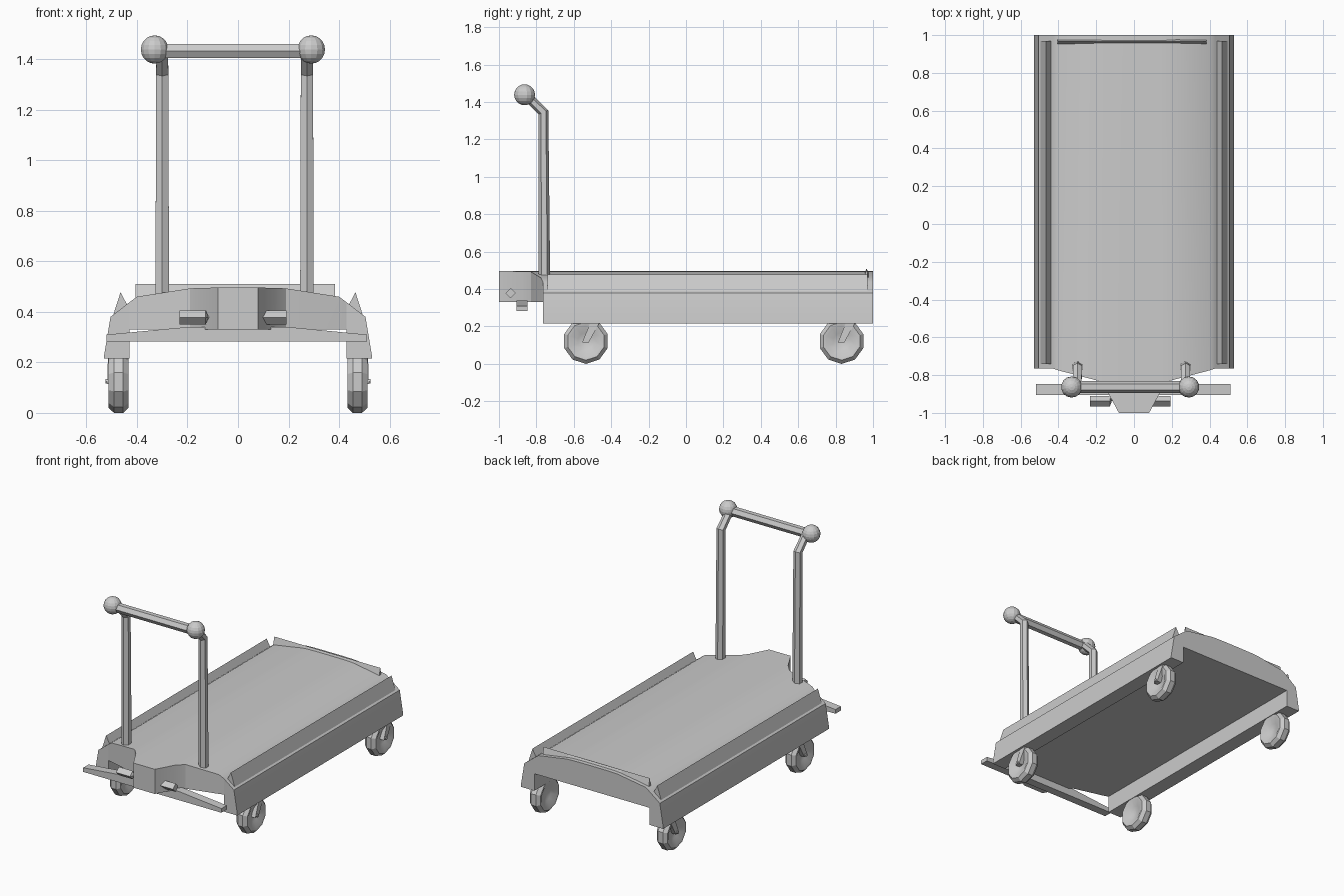
import bpy, math
from mathutils import Vector

if "Cube" in bpy.data.objects:
    bpy.data.objects.remove(bpy.data.objects["Cube"])


def mesh_object(name, verts, faces, smooth=0):
    me = bpy.data.meshes.new(name)
    me.from_pydata([tuple(v) for v in verts], [], faces)
    ob = bpy.data.objects.new(name, me)
    bpy.context.collection.objects.link(ob)
    bpy.context.view_layer.objects.active = ob
    ob.select_set(True)
    bpy.ops.object.mode_set(mode='EDIT')
    bpy.ops.mesh.select_all(action='SELECT')
    bpy.ops.mesh.remove_doubles(threshold=0.0005)
    bpy.ops.mesh.normals_make_consistent(inside=False)
    bpy.ops.object.mode_set(mode='OBJECT')
    if smooth:
        bpy.ops.object.shade_smooth_by_angle(angle=math.radians(smooth))
    ob.select_set(False)
    return ob


def loft(name, rings, smooth=0, cap=True):
    """Skin a list of equal-length closed rings."""
    n = len(rings[0])
    verts = [v for r in rings for v in r]
    faces = [(k * n + i, k * n + (i + 1) % n, (k + 1) * n + (i + 1) % n, (k + 1) * n + i)
             for k in range(len(rings) - 1) for i in range(n)]
    if cap:
        faces += [tuple(range(n)), tuple(range((len(rings) - 1) * n, len(rings) * n))]
    return mesh_object(name, verts, faces, smooth)


def rod_ring(c, r, u, v, sides=6):
    return [Vector(c) + r * (math.cos(a) * Vector(u) + math.sin(a) * Vector(v))
            for a in (2 * math.pi * i / sides for i in range(sides))]


# Arched deck with side skirts and front nose: columns of (x, top z, bottom z, front y)
half = [(0.53, .23, .215, -.765), (0.505, .38, .215, -.765), (0.43, .438, .215, -.765),
        (0.43, .438, .33, -.765), (0.40, .46, .33, -.775), (0.19, .493, .33, -.83),
        (0.145, .495, .33, -.88), (0.08, .496, .33, -1.0)]
cols = [(-x, t, b, y) for x, t, b, y in half] + half[::-1]
loft("deck", [[(x, y, b), (x, y, t), (x, 1.0, t), (x, 1.0, b)] for x, t, b, y in cols], 30)

# Raised side rails, triangular in section
for s, tag in ((-1, "left"), (1, "right")):
    sec = [(.435, .42), (.465, .478), (.495, .385)]
    loft(tag + "_rail", [[(s * x, y, z) for x, z in sec] for y in (-.74, .97)])

# Back rail, thicker at its ends
loft("back_rail", [[(x, .977, zb), (x, .965, .51), (x, yf, zb)]
                   for x, zb, yf in ((-.405, .45, .95), (-.2, .485, .955),
                                     (.2, .485, .955), (.385, .45, .95))])

# Front foot bar, thicker in the middle
loft("foot_bar", [[(x, -.905, .282), (x, -.905, z), (x, -.848, z), (x, -.848, .282)]
                  for x, z in ((-.52, .31), (-.2, .34), (.2, .34), (.51, .31))])

# Diamond-section foot pedals with bevelled inner ends
for s, tag in ((-1, "left"), (1, "right")):
    rings = []
    for d, r in ((.098, .004), (.108, .028), (.212, .028)):
        rings.append(rod_ring((-.02 + s * d, -.938, .378), r, (0, 1, 0), (0, 0, 1), 4))
    loft(tag + "_pedal", rings)
    loft(tag + "_pedal_arm", [rod_ring((-.02 + s * d, -.925, .378), .012, (0, 1, 0), (0, 0, 1), 4)
                              for d in (.05, .12)])

# Push handle: hexagonal bent posts, end balls and cross bar
for px, bx, tag in ((-.30, -.33, "left"), (.273, .29, "right")):
    loft(tag + "_handle_post", [
        rod_ring((px, -.757, .44), .031, (0, 1, 0), (1, 0, 0)),
        rod_ring((px, -.762, 1.345), .028, (0, .92, .39), (1, 0, 0)),
        rod_ring((px, -.855, 1.437), .026, (0, .7, .7), (1, 0, 0))])
    bpy.ops.mesh.primitive_uv_sphere_add(segments=14, ring_count=10, radius=.056,
                                         location=(bx, -.863, 1.439))
    ball = bpy.context.object
    ball.name = tag + "_handle_ball"
    ball.select_set(False)
loft("handle_bar", [rod_ring((x, -.863, 1.433), .031, (0, 1, 0), (0, 0, 1))
                    for x in (-.32, .28)])

# Casters: ten-sided wheel with dished hub, outer strut and axle pin
section = [(-.012, .002), (-.018, .045), (-.038, .085), (-.04, .102), (-.018, .122),
           (.018, .122), (.04, .102), (.038, .085), (.018, .045), (.012, .002)]
for s, side in ((-1, "left"), (1, "right")):
    for y, end in ((-.535, "front"), (.832, "back")):
        name = side + "_" + end
        hub = Vector((s * .473, y, .122))
        loft(name + "_wheel", [[hub + Vector((dx, r * math.cos(a), r * math.sin(a)))
                                for a in (math.pi * (2 * i + 1) / 10 for i in range(10))]
                               for dx, r in section], 25)
        loft(name + "_strut", [
            [(s * .485, y + .025, .225), (s * .515, y + .025, .225),
             (s * .515, y + .075, .225), (s * .485, y + .075, .225)],
            [(s * .488, y - .02, .115), (s * .518, y - .02, .115),
             (s * .518, y + .015, .115), (s * .488, y + .015, .115)]])
        loft(name + "_axle", [rod_ring((s * x, y, .125), .011, (0, 1, 0), (0, 0, 1))
                              for x in (.46, .525)])
